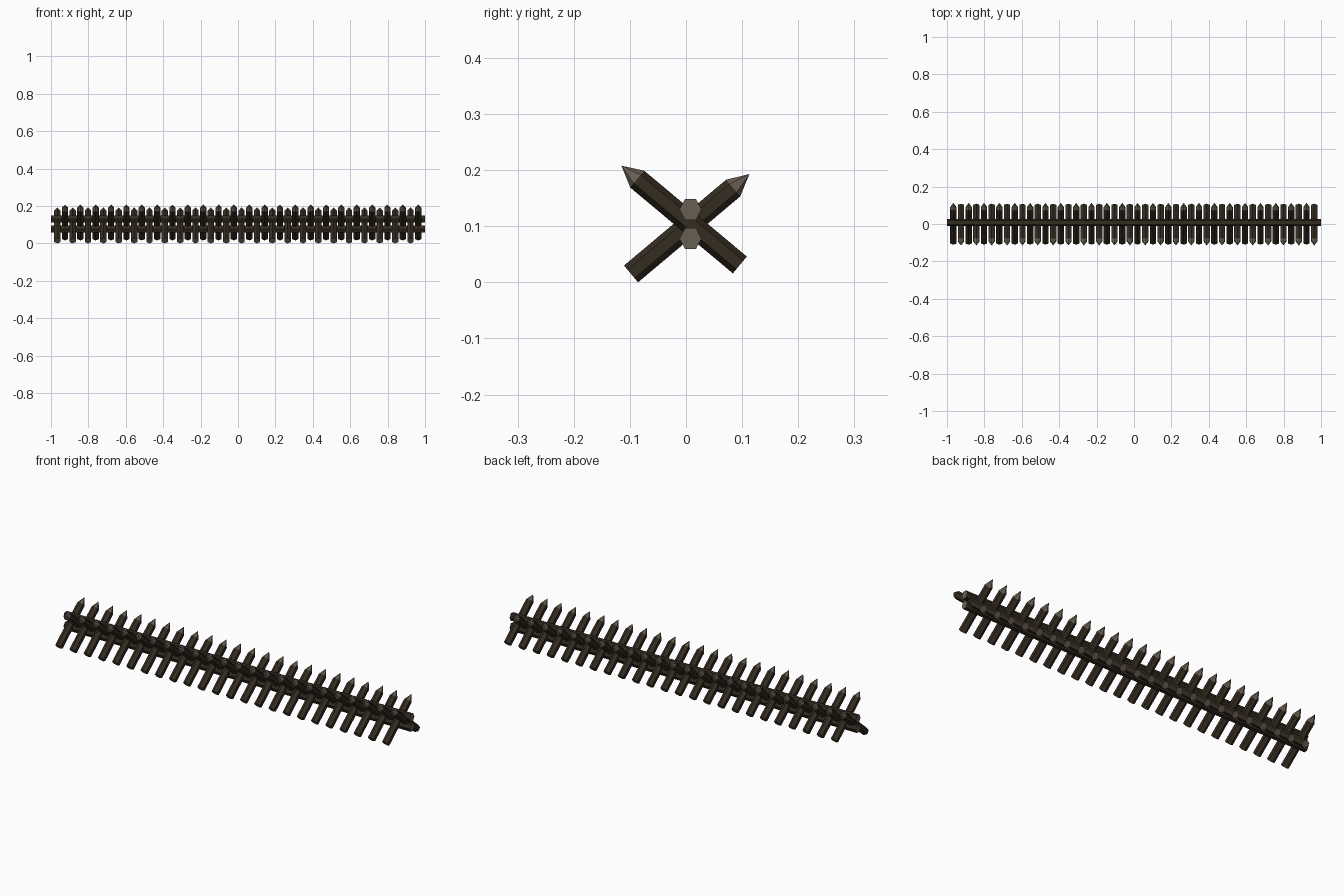
import bpy, bmesh, math
from mathutils import Vector

if "Cube" in bpy.data.objects:
    bpy.data.objects.remove(bpy.data.objects["Cube"])

COUNT, PITCH = 24, 0.0821
RADIUS = 0.0195


def material(name, rgb):
    m = bpy.data.materials.new(name)
    m.diffuse_color = (*rgb, 1)
    m.use_nodes = True
    m.node_tree.nodes["Principled BSDF"].inputs["Base Color"].default_value = m.diffuse_color
    return m


bark = material("dark_bark", (0.035, 0.025, 0.015))
cut = material("cut_wood", (0.14, 0.115, 0.085))


def hex_log(name, start, shoulder, tip=None, flat=1.0):
    """Six-sided log from start to shoulder, optionally sharpened to a tip."""
    start, shoulder = Vector(start), Vector(shoulder)
    axis = (shoulder - start).normalized()
    # u is the corner-to-corner direction, v the flat-to-flat direction
    u = Vector((0, 1, 0)) if abs(axis.x) > 0.9 else axis.cross(Vector((1, 0, 0)))
    v = axis.cross(u)
    bm = bmesh.new()
    rings = []
    for c in (start, shoulder):
        rings.append([bm.verts.new(c + RADIUS * (math.cos(a) * u + flat * math.sin(a) * v))
                      for a in (math.tau * i / 6 for i in range(6))])
    a, b = rings
    pale = [bm.faces.new(a[::-1])]
    for i in range(6):
        bm.faces.new((a[i], a[(i + 1) % 6], b[(i + 1) % 6], b[i]))
    if tip:
        t = bm.verts.new(tip)
        pale += [bm.faces.new((b[i], b[(i + 1) % 6], t)) for i in range(6)]
    else:
        pale.append(bm.faces.new(b))
    for f in pale:
        f.material_index = 1
    bmesh.ops.recalc_face_normals(bm, faces=bm.faces)
    me = bpy.data.meshes.new(name)
    bm.to_mesh(me)
    bm.free()
    me.materials.append(bark)
    me.materials.append(cut)
    ob = bpy.data.objects.new(name, me)
    bpy.context.collection.objects.link(ob)
    return ob


def stake_row(name, x, start, shoulder, tip):
    ob = hex_log(name, (0, *start), (0, *shoulder), (0, *tip))
    ob.location.x = x
    arr = ob.modifiers.new("repeat", 'ARRAY')
    arr.count = COUNT
    arr.use_relative_offset = False
    arr.use_constant_offset = True
    arr.constant_offset_displace = (PITCH, 0, 0)


# Crossed rows of sharpened stakes
stake_row("back_leaning_stakes", -0.966, (-0.098, 0.015), (0.084, 0.168), (0.113, 0.193))
stake_row("front_leaning_stakes", -0.925, (0.096, 0.031), (-0.087, 0.184), (-0.115, 0.208))

# Long rails above and below the crossing
for name, z in (("upper_rail", 0.130), ("lower_rail", 0.078)):
    hex_log(name, (-1, 0.008, z), (1, 0.008, z), flat=1.1)
